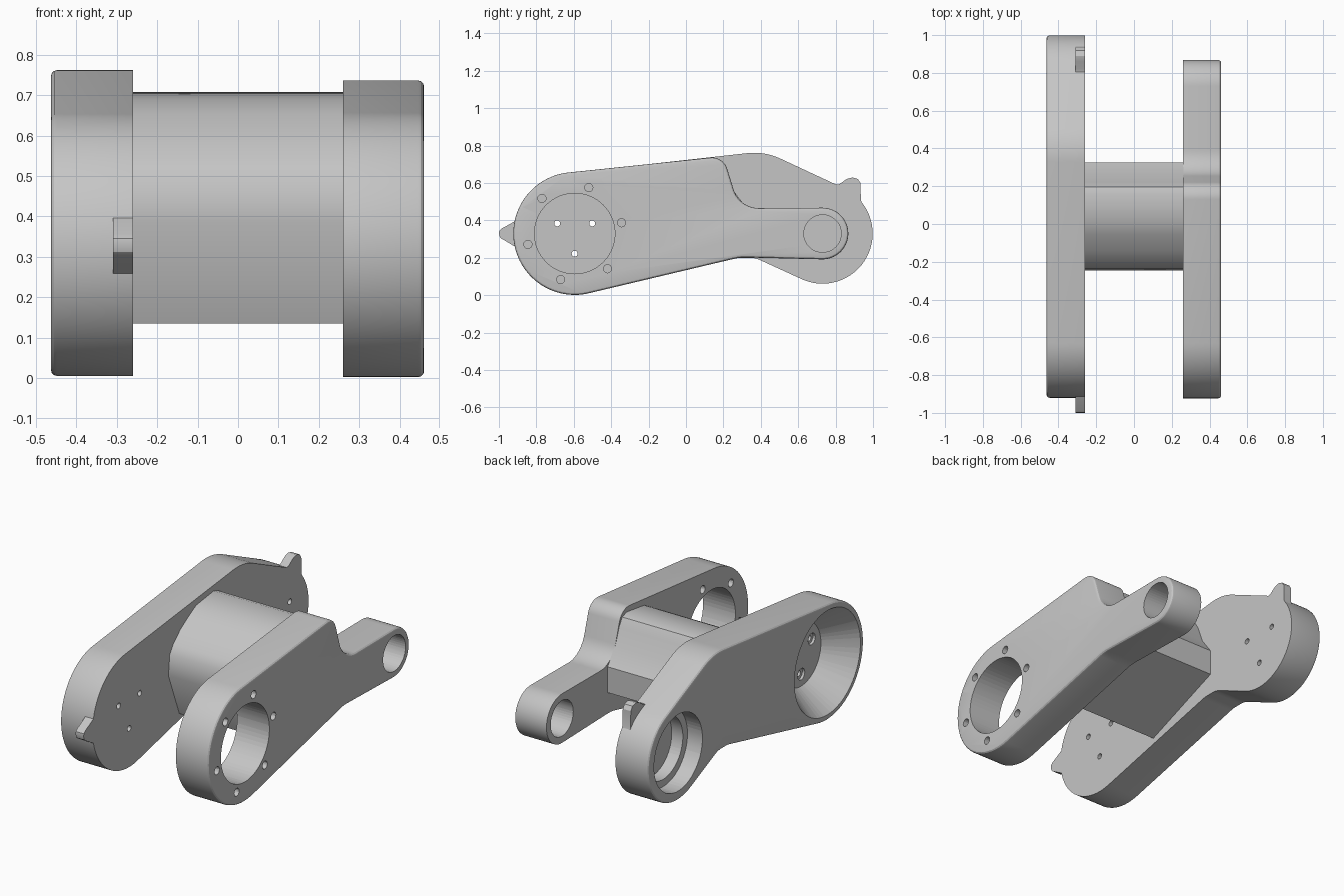
import bpy, bmesh, math
from mathutils import Vector

if "Cube" in bpy.data.objects:
    bpy.data.objects.remove(bpy.data.objects["Cube"])

grey = bpy.data.materials.new("light_grey")
grey.diffuse_color = (0.56, 0.56, 0.56, 1)
grey.use_nodes = True
grey.node_tree.nodes["Principled BSDF"].inputs["Base Color"].default_value = grey.diffuse_color


def arc(cy, cz, r, a0, a1, n=32):
    """Points on a circle in the side plane, angles in degrees."""
    angles = [math.radians(a0 + (a1 - a0) * i / n) for i in range(n + 1)]
    return [(cy + r * math.cos(a), cz + r * math.sin(a)) for a in angles]


def fillet(prev, corner, nxt, r, n=10):
    """Rounded corner between two straight edges."""
    c = Vector(corner)
    u = (Vector(prev) - c).normalized()
    v = (Vector(nxt) - c).normalized()
    half = u.angle(v) / 2
    start, end = c + u * r / math.tan(half), c + v * r / math.tan(half)
    mid = c + (u + v).normalized() * r / math.sin(half)
    a, b = start - mid, end - mid
    total = a.angle(b)
    pts = []
    for i in range(n + 1):
        t = i / n
        w = (a * math.sin((1 - t) * total) + b * math.sin(t * total)) / math.sin(total)
        pts.append(tuple(mid + w))
    return pts


def finish(name, bm, smooth=True):
    bmesh.ops.recalc_face_normals(bm, faces=bm.faces)
    mesh = bpy.data.meshes.new(name)
    bm.to_mesh(mesh)
    bm.free()
    mesh.materials.append(grey)
    obj = bpy.data.objects.new(name, mesh)
    bpy.context.collection.objects.link(obj)
    if smooth:
        shade(obj)
    return obj


def activate(obj):
    bpy.ops.object.select_all(action='DESELECT')
    obj.select_set(True)
    bpy.context.view_layer.objects.active = obj


def shade(obj):
    activate(obj)
    bpy.ops.object.shade_smooth_by_angle(angle=math.radians(28))


def slab(name, outline, x0, x1, rim=0.0, smooth=True):
    """Extrude a side outline from x0 to x1, rounding the rim at x1."""
    bm = bmesh.new()
    a = [bm.verts.new((x0, y, z)) for y, z in outline]
    b = [bm.verts.new((x1, y, z)) for y, z in outline]
    n = len(outline)
    bm.faces.new(a)
    cap = bm.faces.new(b)
    for i in range(n):
        j = (i + 1) % n
        bm.faces.new((a[i], a[j], b[j], b[i]))
    bmesh.ops.recalc_face_normals(bm, faces=bm.faces)
    if rim:
        bmesh.ops.bevel(bm, geom=list(cap.edges), offset=rim, segments=3,
                        profile=0.5, affect='EDGES')
    return finish(name, bm, smooth)


def turned(rings, cy, cz, n=48):
    """Closed solid turned about the x direction from (x, radius) rings."""
    bm = bmesh.new()
    loops = [[bm.verts.new((x, y, z)) for y, z in arc(cy, cz, r, 0, 360, n)[:-1]]
             for x, r in rings]
    for p, q in zip(loops, loops[1:]):
        for i in range(n):
            j = (i + 1) % n
            bm.faces.new((p[i], p[j], q[j], q[i]))
    bm.faces.new(loops[0])
    bm.faces.new(loops[-1])
    return finish("cutter", bm, False)


def cut(obj, cutter):
    cutter.hide_render = True
    mod = obj.modifiers.new("cut", 'BOOLEAN')
    mod.operation = 'DIFFERENCE'
    mod.solver = 'EXACT'
    mod.object = cutter
    activate(obj)
    bpy.ops.object.modifier_apply(modifier=mod.name)
    bpy.data.objects.remove(cutter)


FRONT, BACK = (-0.595, 0.33), (0.73, 0.33)   # pivot centres (y, z)

# Right arm: wide front ring stepping down to a slim back eye
big = arc(*FRONT, 0.328, 96.2, 283.7, 56)
eye = arc(*BACK, 0.138, -90, 90, 28)
elbow, notch, shoulder = (0.29, 0.203), (0.285, 0.465), (0.2, 0.743)
outline = (big + fillet(big[-1], elbow, eye[0], 0.25) + eye
           + fillet(eye[-1], notch, shoulder, 0.14)
           + fillet(notch, shoulder, big[0], 0.085))
right_arm = slab("right_arm", outline, 0.26, 0.461, 0.015)
cut(right_arm, turned([(0.2, 0.215), (0.5, 0.215)], *FRONT, 64))
cut(right_arm, turned([(0.2, 0.1), (0.5, 0.1)], *BACK))
for k in range(6):
    a = math.radians(13 + 60 * k)
    cut(right_arm, turned([(0.2, 0.022), (0.5, 0.022)], FRONT[0] + 0.257 * math.cos(a),
                          FRONT[1] + 0.257 * math.sin(a), 16))
shade(right_arm)

# Left arm: full ring at the front, drum at the back
big = arc(*FRONT, 0.325, 96.2, 283.7, 56)
drum = arc(*BACK, 0.268, -115, 65, 40)
elbow, neck, crown = (0.28, 0.2), (0.37, 0.2), (0.42, 0.77)
outline = (big + fillet(big[-1], elbow, neck, 0.15) + fillet(elbow, neck, drum[0], 0.12)
           + drum + fillet(drum[-1], crown, big[0], 0.33))
left_arm = slab("left_arm", outline, -0.26, -0.463, 0.015)
# Conical front recess and stepped back recess, open on the outer side
cut(left_arm, turned([(-0.5, 0.315), (-0.463, 0.293), (-0.30, 0.175)], *FRONT, 64))
cut(left_arm, turned([(-0.5, 0.215), (-0.37, 0.215), (-0.369, 0.175), (-0.30, 0.175)], *BACK, 64))
for (cy, cz), spread, r in ((FRONT, 0.108, 0.032), (BACK, 0.118, 0.017)):
    for a in (30, 150, 270):
        t = math.radians(a)
        cut(left_arm, turned([(-0.4, r), (-0.285, r), (-0.284, 0.016), (-0.2, 0.016)],
                             cy + spread * math.cos(t), cz + spread * math.sin(t), 16))
shade(left_arm)

# Stop lugs on the inner side of the left arm
nose = [(-0.87, 0.42), (-0.985, 0.357), (-0.998, 0.345), (-1.0, 0.33),
        (-0.995, 0.312), (-0.985, 0.302), (-0.88, 0.24)]
slab("front_lug", nose, -0.31, -0.26)
horn = [(0.79, 0.55), (0.80, 0.59), (0.82, 0.594), (0.86, 0.622), (0.89, 0.63),
        (0.918, 0.622), (0.933, 0.6), (0.935, 0.51), (0.945, 0.48), (0.86, 0.49)]
slab("back_lug", horn, -0.31, -0.26)

# Crossbar body joining both arms, its back following the notch of the right arm
body = [(-0.15, 0.135), (0.325, 0.32), (0.325, 0.465), (0.257, 0.555), (0.222, 0.65),
        (0.195, 0.695), (0.155, 0.708), (0.0, 0.687), (-0.06, 0.655), (-0.14, 0.605),
        (-0.205, 0.545), (-0.235, 0.5), (-0.247, 0.385)]
slab("crossbar", body, -0.262, 0.262)
